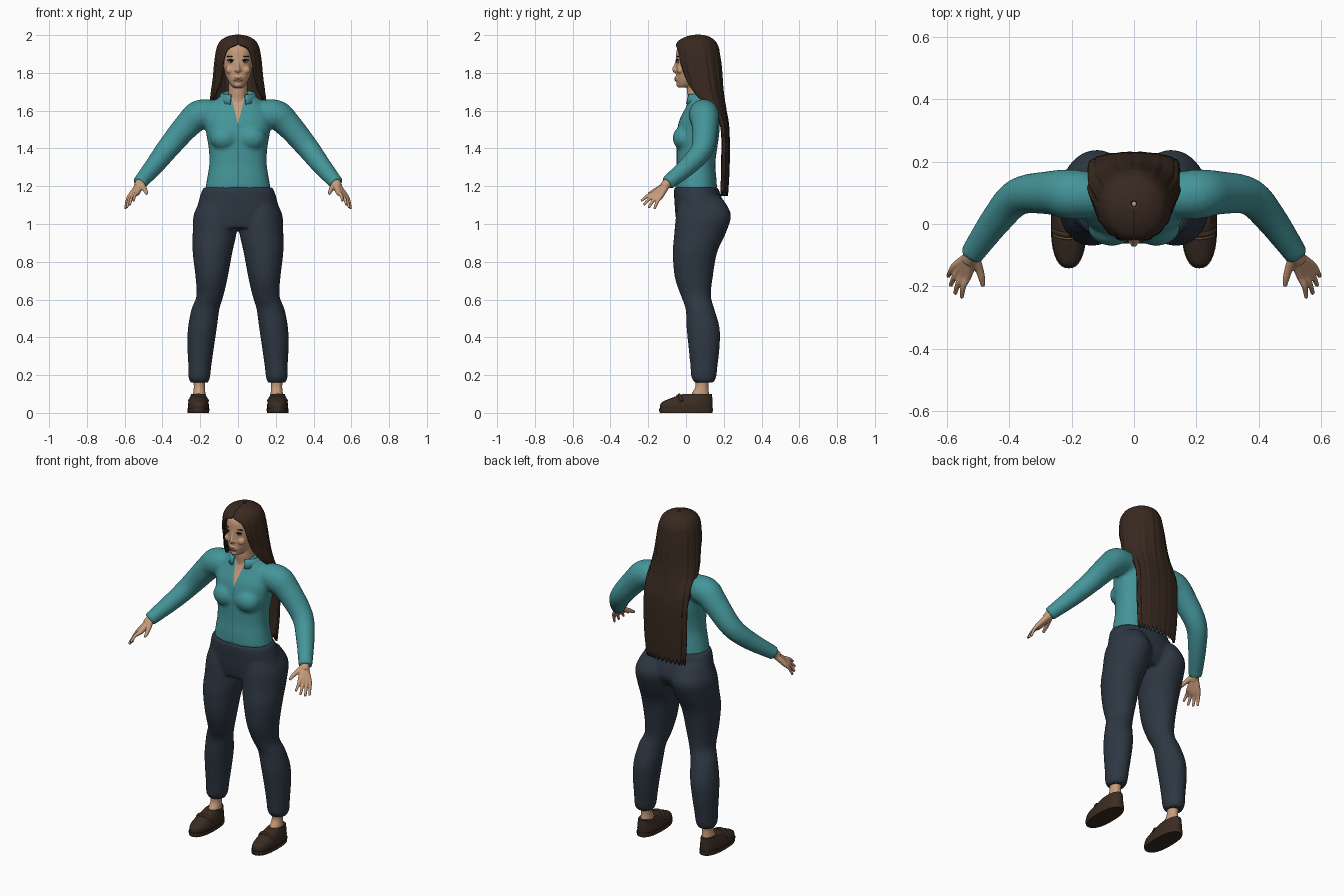
import bpy, bmesh, math
from mathutils import Vector, Matrix

if "Cube" in bpy.data.objects:
    bpy.data.objects.remove(bpy.data.objects["Cube"])


def material(name, rgb):
    m = bpy.data.materials.new(name)
    m.use_nodes = True
    m.diffuse_color = (*rgb, 1)
    m.node_tree.nodes["Principled BSDF"].inputs["Base Color"].default_value = (*rgb, 1)
    return m


SKIN = material("skin", (.58, .33, .2))
LIPS = material("lips", (.4, .19, .13))
DARK = material("lash black", (.012, .009, .008))
WHITE = material("eye white", (.55, .5, .45))
TEAL = material("teal cloth", (.058, .3, .32))
SEAM = material("dark teal seam", (.03, .16, .18))
NAVY = material("navy cloth", (.027, .039, .056))
HAIR = material("dark brown hair", (.04, .022, .014))
SHOE = material("brown leather", (.042, .025, .016))
BIT = material("tan trim", (.13, .075, .04))


def smooth_rows(rows, steps=5):
    """Catmull-Rom interpolation through tuples of numbers."""
    out = []
    for i in range(len(rows) - 1):
        a, b, c, d = (rows[max(0, min(len(rows) - 1, i + k))] for k in (-1, 0, 1, 2))
        for s in range(steps):
            t = s / steps
            out.append([q + t * (r - p) / 2 + t * t * (p - 2.5 * q + 2 * r - s4 / 2)
                        + t ** 3 * (1.5 * (q - r) + (s4 - p) / 2)
                        for p, q, r, s4 in zip(a, b, c, d)])
    return out + [list(rows[-1])]


def skin_rings(bm, rings, closed=True):
    """Bridge rings of points; closed rings also get end caps."""
    vs = [[bm.verts.new(p) for p in ring] for ring in rings]
    n = len(vs[0])
    for a, b in zip(vs, vs[1:]):
        for i in range(n if closed else n - 1):
            j = (i + 1) % n
            bm.faces.new((a[i], a[j], b[j], b[i]))
    if closed:
        bm.faces.new(vs[0])
        bm.faces.new(vs[-1])


def stack(bm, rows, side=1, power=2.0, n=36):
    """Horizontal oval sections given as z, x min, x max, y min, y max."""
    def bend(v):
        return math.copysign(abs(v) ** (2 / power), v)
    rings = []
    for z, x0, x1, y0, y1 in smooth_rows(rows):
        angles = [math.tau * i / n for i in range(n)]
        rings.append([(side * ((x0 + x1) / 2 + (x1 - x0) / 2 * bend(math.cos(a))),
                       (y0 + y1) / 2 + (y1 - y0) / 2 * bend(math.sin(a)), z) for a in angles])
    skin_rings(bm, rings)


def tube(bm, path, side=1, n=16):
    """Round limb along points x, y, z, radius."""
    pts = smooth_rows(path)
    pos = [Vector((side * p[0], p[1], p[2])) for p in pts]
    rings = []
    for i, p in enumerate(pts):
        t = (pos[min(i + 1, len(pos) - 1)] - pos[max(i - 1, 0)]).normalized()
        u = t.cross(Vector((0, 1, 0))).normalized()
        v = t.cross(u)
        rings.append([pos[i] + p[3] * (u * math.cos(a) + v * math.sin(a))
                      for a in (math.tau * k / n for k in range(n))])
    skin_rings(bm, rings)


def ball(bm, centre, size):
    m = Matrix.Translation(centre) @ Matrix.Diagonal((*size, 1))
    bmesh.ops.create_uvsphere(bm, u_segments=20, v_segments=12, radius=1, matrix=m)


def finish(name, bm, mats, voxel=0, soften=4, thick=0):
    bmesh.ops.recalc_face_normals(bm, faces=bm.faces)
    ob = bpy.data.objects.new(name, bpy.data.meshes.new(name))
    bm.to_mesh(ob.data)
    bm.free()
    bpy.context.collection.objects.link(ob)
    if voxel:
        r = ob.modifiers.new("blend", "REMESH")
        r.mode, r.voxel_size = "VOXEL", voxel
        s = ob.modifiers.new("soften", "SMOOTH")
        s.factor, s.iterations = .5, soften
        dg = bpy.context.evaluated_depsgraph_get()
        ob.data = bpy.data.meshes.new_from_object(ob.evaluated_get(dg))
        ob.modifiers.clear()
    if thick:
        s = ob.modifiers.new("thickness", "SOLIDIFY")
        s.thickness, s.offset = thick, 0
    ob.data.materials.clear()
    for m in mats:
        ob.data.materials.append(m)
    bpy.ops.object.select_all(action="DESELECT")
    ob.select_set(True)
    bpy.context.view_layer.objects.active = ob
    bpy.ops.object.shade_smooth_by_angle(angle=math.radians(55))
    return ob


def centred(rows):
    return [(z, -w, w, y0, y1) for z, w, y0, y1 in rows]


SIDES = ((1, "left"), (-1, "right"))

# Jacket: torso, bust and sleeves blended together
bm = bmesh.new()
stack(bm, centred([(1.185, .174, -.058, .165), (1.25, .162, -.056, .16), (1.32, .152, -.05, .155),
                   (1.4, .155, -.05, .165), (1.47, .167, -.05, .175), (1.55, .175, -.035, .18),
                   (1.62, .15, .0, .175), (1.66, .115, .015, .16), (1.685, .08, .02, .14)]), power=2.3)
for s, _ in SIDES:
    ball(bm, (s * .072, -.008, 1.455), (.077, .063, .066))
    tube(bm, [(.1, .09, 1.58, .07), (.2, .095, 1.578, .08), (.27, .1, 1.52, .07), (.37, .088, 1.402, .06),
              (.44, .015, 1.312, .051), (.522, -.1, 1.215, .038)], s, 24)
jacket = finish("jacket", bm, (TEAL, SKIN, SEAM), .01, 5)

# Open neckline and front zip cut into the jacket
bm = bmesh.new()
bm.from_mesh(jacket.data)
APEX, SLOPE, ZIP = 1.53, .25, .002
for s in (1, -1):
    for co, no in (((0, 0, APEX), (s, 0, -SLOPE)), ((s * ZIP, 0, 0), (1, 0, 0))):
        bmesh.ops.bisect_plane(bm, geom=bm.verts[:] + bm.edges[:] + bm.faces[:],
                               plane_co=co, plane_no=no)
for f in bm.faces:
    c = f.calc_center_median()
    f.material_index = 0
    if c.y < .06 and f.normal.y < .2:
        if abs(c.x) < (c.z - APEX) * SLOPE:
            f.material_index = 1
        elif abs(c.x) < ZIP and c.z > 1.19:
            f.material_index = 2
bm.to_mesh(jacket.data)
bm.free()

# Standing collar, open at the front
bm = bmesh.new()
rings = []
for lift, rx, ry in ((0, .102, .085), (.025, .094, .08), (.05, .088, .074)):
    ring = []
    for k in range(33):
        a = math.radians(24 + 312 * k / 32)
        ring.append((rx * math.sin(a), .082 - ry * math.cos(a), 1.645 + lift - .012 * math.cos(a)))
    rings.append(ring)
skin_rings(bm, rings, False)
finish("collar", bm, (TEAL,), thick=.008)

# Trousers: waist and two legs blended together
bm = bmesh.new()
stack(bm, centred([(1.195, .18, -.06, .165), (1.17, .194, -.064, .178), (1.1, .214, -.06, .2),
                   (1.04, .228, -.055, .205), (.98, .2, -.045, .17)]), power=2.2)
for s, _ in SIDES:
    stack(bm, [(1.14, .04, .19, -.03, .19), (1.05, .004, .234, -.052, .238), (.95, .008, .24, -.062, .21),
               (.85, .03, .24, -.07, .165), (.72, .054, .225, -.06, .142), (.62, .077, .22, -.027, .132),
               (.55, .098, .246, -.002, .15), (.45, .112, .265, .003, .178), (.35, .127, .268, .013, .178),
               (.25, .141, .263, .023, .167), (.19, .148, .262, .028, .16), (.16, .158, .252, .045, .145)], s)
finish("trousers", bm, (NAVY,), .01, 4)

# Head and neck
bm = bmesh.new()
stack(bm, centred([(1.722, .022, -.04, .02), (1.74, .042, -.047, .06), (1.78, .063, -.053, .1),
                   (1.83, .076, -.053, .14), (1.88, .08, -.053, .15), (1.93, .075, -.046, .14),
                   (1.97, .05, -.01, .11), (1.985, .015, .03, .07)]), power=2.2)
stack(bm, centred([(1.6, .085, .01, .14), (1.66, .058, .01, .13), (1.71, .05, .005, .12),
                   (1.8, .05, .01, .12)]))
tube(bm, [(0, -.046, 1.872, .008), (0, -.054, 1.84, .009), (0, -.062, 1.817, .012), (0, -.05, 1.806, .01)])
for s, _ in SIDES:
    ball(bm, (s * .012, -.052, 1.813), (.009, .01, .007))
    ball(bm, (s * .042, -.03, 1.815), (.024, .02, .022))
ball(bm, (0, -.046, 1.768), (.028, .014, .018))
ball(bm, (0, -.04, 1.738), (.02, .012, .014))
finish("head", bm, (SKIN,), .004, 3)

# Facial features
for z, h, name in ((1.772, .004, "upper_lip"), (1.763, .005, "lower_lip")):
    bm = bmesh.new()
    ball(bm, (0, -.054, z), (.022, .008, h))
    finish(name, bm, (LIPS,))
for s, side in SIDES:
    for name, x, y, z, size, mat in (
            ("eye", .036, -.043, 1.86, (.016, .006, .0075), WHITE),
            ("iris", .036, -.047, 1.861, (.007, .004, .007), DARK),
            ("lashes", .037, -.045, 1.868, (.021, .008, .0045), DARK),
            ("brow", .039, -.041, 1.887, (.022, .008, .003), HAIR)):
        bm = bmesh.new()
        ball(bm, (s * x, y, z), size)
        finish(f"{side}_{name}", bm, (mat,))

# Long hair: rows of z, half width, centre y, depth, front opening in degrees
bm = bmesh.new()
rings = []
for z, rx, cy, ry, gap in smooth_rows([
        (1.998, .008, .065, .008, 0), (1.99, .05, .062, .052, 0), (1.97, .086, .058, .09, 0),
        (1.95, .1, .057, .104, 3), (1.93, .108, .058, .112, 26), (1.9, .114, .06, .115, 35),
        (1.85, .12, .065, .117, 40), (1.78, .126, .08, .108, 42), (1.72, .134, .092, .1, 50),
        (1.66, .142, .115, .085, 66), (1.6, .144, .155, .055, 82), (1.5, .142, .188, .037, 90),
        (1.3, .138, .19, .036, 90), (1.16, .126, .186, .032, 90)], 4):
    ring = []
    fall = min(1, (2 - z) * 6)
    for k in range(97):
        a = math.radians(gap + (360 - 2 * gap) * k / 96)
        wave = 1 + fall * (.014 * math.cos(17 * a) + .01 * math.cos(29 * a + 1))
        tip = .012 * math.sin(k * .9) * max(0, 1.3 - z) / .14
        ring.append((rx * wave * math.sin(a), cy - ry * wave * math.cos(a), z + tip))
    rings.append(ring)
skin_rings(bm, rings, False)
finish("long_hair", bm, (HAIR,), thick=.01)

# Hands, ankles and shoes
for s, side in SIDES:
    bm = bmesh.new()
    tube(bm, [(.495, -.065, 1.245, .026), (.515, -.093, 1.22, .027), (.53, -.12, 1.195, .024)], s)
    for kx, ky, kz, tx, ty, tz in ((.533, -.163, 1.166, .553, -.237, 1.122),
                                   (.546, -.157, 1.158, .574, -.224, 1.1),
                                   (.559, -.147, 1.152, .588, -.198, 1.086),
                                   (.569, -.132, 1.15, .596, -.168, 1.08)):
        mid = ((kx + tx) / 2 + .004, (ky + ty) / 2, (kz + tz) / 2 + .007, .0095)
        tube(bm, [(.518, -.1, 1.212, .02), (kx, ky, kz, .0145), mid, (tx, ty, tz, .007)], s)
    tube(bm, [(.515, -.105, 1.21, .02), (.498, -.14, 1.19, .014), (.488, -.175, 1.172, .011),
              (.484, -.2, 1.158, .007)], s)
    finish(f"{side}_hand", bm, (SKIN,), .004, 3)

    bm = bmesh.new()
    stack(bm, [(.06, .168, .242, .03, .125), (.1, .172, .238, .03, .122), (.14, .176, .234, .05, .118),
               (.2, .172, .238, .045, .125)], s)
    finish(f"{side}_ankle", bm, (SKIN,))

    bm = bmesh.new()
    stack(bm, [(.018, .155, .264, -.137, .139), (.04, .154, .265, -.138, .14), (.058, .158, .262, -.125, .14),
               (.08, .165, .255, -.075, .139), (.1, .172, .247, -.015, .137)], s, 2.3)
    finish(f"{side}_shoe", bm, (SHOE,))
    bm = bmesh.new()
    stack(bm, [(0, .153, .266, -.138, .14), (.012, .152, .267, -.142, .142),
               (.024, .152, .267, -.142, .142)], s, 2.4)
    finish(f"{side}_sole", bm, (SHOE,))

    # Strap and metal bar over the instep
    for name, y, r, mat in (("strap", -.03, .009, SHOE), ("shoe_bar", -.042, .004, BIT)):
        bm = bmesh.new()
        tube(bm, [(.161, y + .01, .06, r), (.178, y, .085, r), (.21, y - .005, .093, r),
                  (.24, y, .085, r), (.258, y + .01, .06, r)], s)
        finish(f"{side}_{name}", bm, (mat,))
